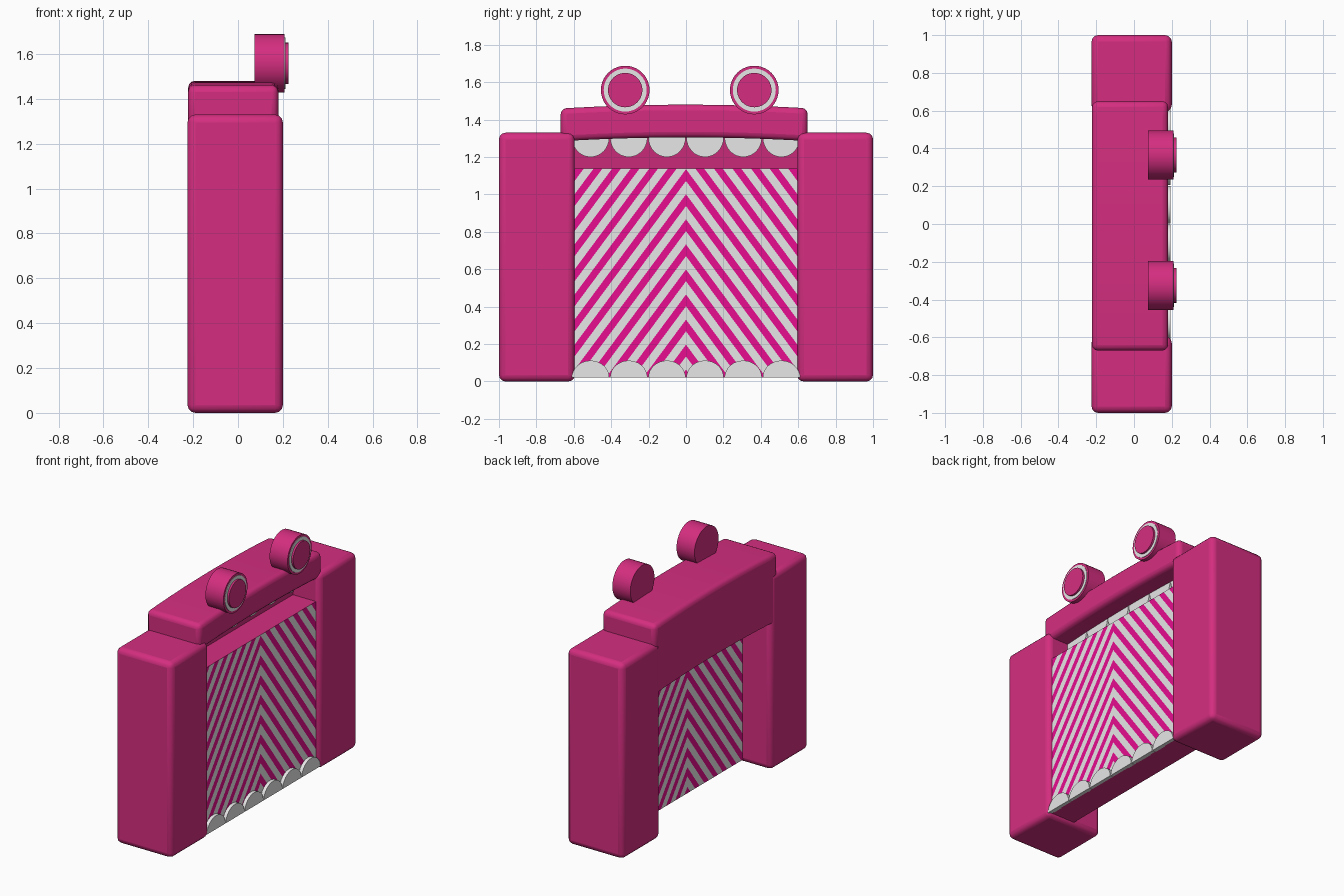
import bpy, bmesh, math
from mathutils import Matrix, Vector

if "Cube" in bpy.data.objects:
    bpy.data.objects.remove(bpy.data.objects["Cube"])


def material(name, rgb):
    m = bpy.data.materials.new(name)
    m.diffuse_color = (*rgb, 1)
    m.use_nodes = True
    m.node_tree.nodes["Principled BSDF"].inputs["Base Color"].default_value = m.diffuse_color
    return m


MAGENTA = material("magenta", (0.66, 0.027, 0.215))
WHITE = material("white", (0.95, 0.95, 0.95))
PINK = material("hot_pink", (0.97, 0.005, 0.34))


def finish(name, bm, mats, smooth=True, bevel=0.0):
    bmesh.ops.recalc_face_normals(bm, faces=bm.faces)
    me = bpy.data.meshes.new(name)
    bm.to_mesh(me)
    bm.free()
    for m in mats:
        me.materials.append(m)
    ob = bpy.data.objects.new(name, me)
    bpy.context.collection.objects.link(ob)
    if bevel:
        b = ob.modifiers.new("bevel", 'BEVEL')
        b.width, b.segments, b.limit_method = bevel, 3, 'ANGLE'
        b.angle_limit = math.radians(40)
    if smooth:
        bpy.ops.object.select_all(action='DESELECT')
        bpy.context.view_layer.objects.active = ob
        ob.select_set(True)
        bpy.ops.object.shade_smooth_by_angle(angle=math.radians(40))
    return ob


def box(bm, lo, hi):
    lo, hi = Vector(lo), Vector(hi)
    bmesh.ops.create_cube(bm, size=1, matrix=Matrix.Translation((lo + hi) / 2)
                          @ Matrix.Diagonal((*(hi - lo), 1)))


def disc(name, y, z, r, x0, x1, mat):
    bm = bmesh.new()
    bmesh.ops.create_cone(bm, cap_ends=True, segments=40, radius1=r, radius2=r, depth=x1 - x0,
                          matrix=Matrix.Translation(((x0 + x1) / 2, y, z))
                          @ Matrix.Rotation(math.pi / 2, 4, 'Y'))
    return finish(name, bm, [mat])


# side pillars
for side, tag in ((-1, "left"), (1, "right")):
    bm = bmesh.new()
    box(bm, (-0.225, min(side * 0.595, side), 0), (0.2, max(side * 0.595, side), 1.33))
    finish(tag + "_pillar", bm, [MAGENTA], bevel=0.035)


# gently arched beam, stepped profile swept along y
def sweep(name, profile, y0, y1, n=16, bevel=0.03):
    bm = bmesh.new()
    rings = []
    for i in range(n + 1):
        y = y0 + (y1 - y0) * i / n
        lift = 0.02 * (1 - (y / 0.66) ** 2)
        rings.append([bm.verts.new((x, y, z + lift)) for x, z in profile])
    k = len(profile)
    for a, b in zip(rings, rings[1:]):
        for j in range(k):
            bm.faces.new((a[j], a[(j + 1) % k], b[(j + 1) % k], b[j]))
    bm.faces.new(rings[0])
    bm.faces.new(rings[-1])
    finish(name, bm, [MAGENTA], bevel=bevel)


sweep("top_beam", [(-0.222, 1.285), (0.18, 1.285), (0.18, 1.46), (-0.222, 1.46)], -0.67, 0.65)
sweep("upper_back_wall", [(-0.222, 1.0), (-0.02, 1.0), (0.02, 1.32), (-0.222, 1.32)],
      -0.62, 0.62, bevel=0)

# striped chevron panel: one half cut into stripes, then mirrored
SLOPE, PERIOD, DUTY = 1.35, 0.134, 0.47
bm = bmesh.new()
box(bm, (-0.01, 0, 0.02), (0.17, 0.605, 1.14))
for i in range(16):
    for h in (i * PERIOD, (i + DUTY) * PERIOD):
        bmesh.ops.bisect_plane(bm, geom=bm.verts[:] + bm.edges[:] + bm.faces[:],
                               plane_co=(0, 0, h), plane_no=Vector((0, SLOPE, 1)).normalized())
bmesh.ops.recalc_face_normals(bm, faces=bm.faces)
for f in bm.faces:
    if abs(f.normal.x) > 0.5:
        c = f.calc_center_median()
        f.material_index = 2 if ((c.z + SLOPE * c.y) / PERIOD) % 1 < DUTY else 1
bmesh.ops.delete(bm, geom=[f for f in bm.faces if f.normal.y < -0.5], context='FACES')
panel = finish("striped_panel", bm, [MAGENTA, WHITE, PINK], smooth=False)
panel.modifiers.new("mirror", 'MIRROR').use_axis = (False, True, False)


# half-round teeth along the bottom and under the beam
def teeth(name, x0, x1, z, height):
    bm = bmesh.new()
    for i in range(6):
        y = (i - 2.5) * 0.204
        arc = [bm.verts.new((x0, y + 0.1 * math.cos(a), z + height * math.sin(a)))
               for a in (math.pi * j / 16 for j in range(17))]
        face = bm.faces.new(arc)
        ext = bmesh.ops.extrude_face_region(bm, geom=[face])["geom"]
        bmesh.ops.translate(bm, vec=(x1 - x0, 0, 0),
                            verts=[v for v in ext if isinstance(v, bmesh.types.BMVert)])
        if not face.is_valid:
            continue
    # close the starting side where the extrusion left it open
    bmesh.ops.holes_fill(bm, edges=[e for e in bm.edges if e.is_boundary], sides=0)
    finish(name, bm, [WHITE])


teeth("lower_teeth", 0.165, 0.193, 0.02, 0.092)
teeth("upper_teeth", 0.015, 0.045, 1.305, -0.105)

# eyes: drum, white ring and raised pupil
for y, tag in ((-0.325, "left"), (0.365, "right")):
    disc(tag + "_eye_drum", y, 1.558, 0.13, 0.073, 0.208, MAGENTA)
    disc(tag + "_eye_white", y, 1.558, 0.115, 0.204, 0.211, WHITE)
    disc(tag + "_eye_pupil", y, 1.558, 0.092, 0.2, 0.224, MAGENTA)
